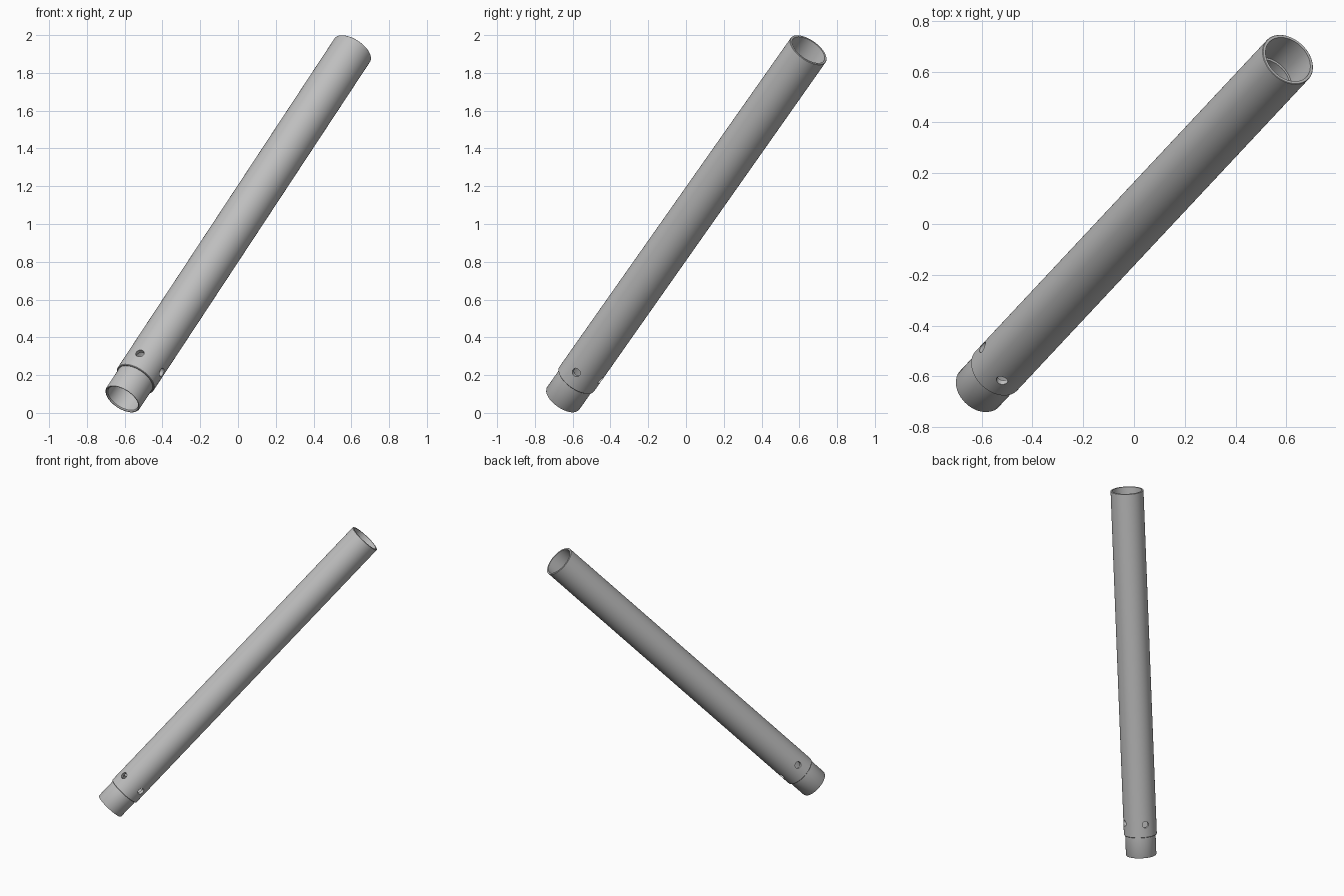
import bpy, bmesh, math
from mathutils import Vector, Matrix

cube = bpy.data.objects.get("Cube")
if cube:
    bpy.data.objects.remove(cube, do_unlink=True)

# One plain metal colour
metal = bpy.data.materials.new("grey metal")
metal.use_nodes = True
grey = (0.53, 0.53, 0.53, 1)
metal.diffuse_color = grey
metal.node_tree.nodes["Principled BSDF"].inputs["Base Color"].default_value = grey

# Main dimensions
bottom = Vector((-0.612, -0.653, 0.073))
top = Vector((0.606, 0.648, 1.922))
length = (top - bottom).length
outer, spigot, bore, socket = 0.1125, 0.104, 0.091, 0.1
step, depth, bevel = 0.145, 0.155, 0.006
hole_z, hole_r = 0.237, 0.023

# Tube: closed wall section (radius, height) spun around the axis
profile = [
    (bore, bevel), (bore + bevel, 0), (spigot - bevel / 2, 0), (spigot, bevel),
    (spigot, step), (outer - bevel / 2, step), (outer, step + bevel / 2),
    (outer, hole_z + 0.05), (outer, length - bevel / 3), (outer - bevel / 3, length),
    (socket, length), (socket, length - depth), (bore, length - depth),
    (bore, hole_z + 0.05),
]
bm = bmesh.new()
verts = [bm.verts.new((r, 0, z)) for r, z in profile]
edges = [bm.edges.new((v, verts[i - 1])) for i, v in enumerate(verts)]
bmesh.ops.spin(bm, geom=verts + edges, cent=(0, 0, 0), axis=(0, 0, 1),
               angle=math.tau, steps=96)
bmesh.ops.remove_doubles(bm, verts=bm.verts, dist=1e-5)
bmesh.ops.recalc_face_normals(bm, faces=bm.faces)
mesh = bpy.data.meshes.new("tube")
bm.to_mesh(mesh)
bm.free()
mesh.materials.append(metal)
tube = bpy.data.objects.new("tube", mesh)
bpy.context.collection.objects.link(tube)


def select(obj):
    bpy.ops.object.select_all(action='DESELECT')
    obj.select_set(True)
    bpy.context.view_layer.objects.active = obj


# Four pin holes, each pair drilled straight through
for rotation in ((math.pi / 2, 0, 0), (0, math.pi / 2, 0)):
    bpy.ops.mesh.primitive_cylinder_add(vertices=24, radius=hole_r, depth=0.4,
                                        location=(0, 0, hole_z), rotation=rotation)
    drill = bpy.context.object
    drill.name = "hole_drill"
    drill.hide_render = True
    drill.data.materials.append(metal)
    cut = tube.modifiers.new("pin holes", 'BOOLEAN')
    cut.operation = 'DIFFERENCE'
    cut.solver = 'EXACT'
    cut.object = drill
    select(tube)
    bpy.ops.object.modifier_apply(modifier=cut.name)
    bpy.data.objects.remove(drill, do_unlink=True)

select(tube)
bpy.ops.object.shade_smooth_by_angle(angle=math.radians(30))

# Lean the tube along its diagonal, with one hole facing front and up
axis = (top - bottom).normalized()
side = Vector((-0.02, -0.083, 0.071))
side = (side - axis * side.dot(axis)).normalized()
turn = Matrix((side, axis.cross(side), axis)).transposed().to_4x4()
tube.matrix_world = Matrix.Translation(bottom) @ turn
